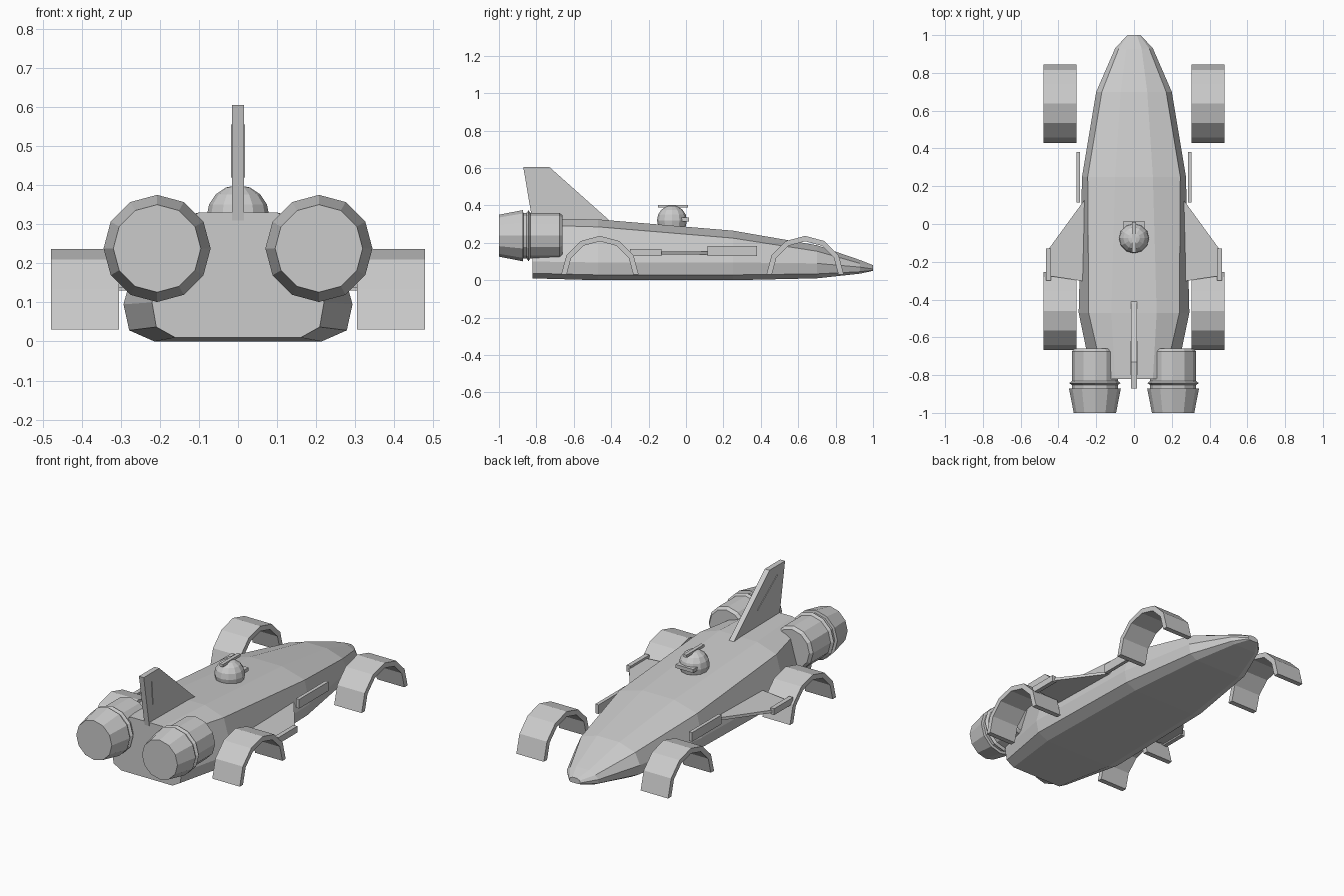
import bpy, bmesh, math
from mathutils import Matrix, Vector

cube = bpy.data.objects.get("Cube")
if cube:
    bpy.data.objects.remove(cube)

grey = bpy.data.materials.new("light_grey")
grey.use_nodes = True
GREY = (0.6, 0.6, 0.6, 1)
grey.diffuse_color = GREY
next(n for n in grey.node_tree.nodes if n.type == 'BSDF_PRINCIPLED').inputs["Base Color"].default_value = GREY


def finish(bm, name):
    bmesh.ops.recalc_face_normals(bm, faces=bm.faces)
    mesh = bpy.data.meshes.new(name)
    bm.to_mesh(mesh)
    bm.free()
    mesh.materials.append(grey)
    obj = bpy.data.objects.new(name, mesh)
    bpy.context.scene.collection.objects.link(obj)
    return obj


def loft(name, rings):
    """Skin closed rings of equal length and cap both ends."""
    bm = bmesh.new()
    rows = [[bm.verts.new(p) for p in ring] for ring in rings]
    n = len(rows[0])
    for a, b in zip(rows, rows[1:]):
        for i in range(n):
            j = (i + 1) % n
            bm.faces.new((a[i], a[j], b[j], b[i]))
    bm.faces.new(rows[0])
    bm.faces.new(rows[-1])
    return finish(bm, name)


def box(name, x, y, z):
    corners = [(x[0], y[0]), (x[1], y[0]), (x[1], y[1]), (x[0], y[1])]
    return loft(name, [[(a, b, h) for a, b in corners] for h in z])


def side_plate(name, outline, x0, x1):
    """Extrude a (y, z) outline across x."""
    return loft(name, [[(x, y, z) for y, z in outline] for x in (x0, x1)])


def turned(name, x, z, profile, sides=12):
    """Stack of regular polygons along y from (y, radius) pairs."""
    turn = [2 * math.pi * i / sides for i in range(sides)]
    return loft(name, [[(x + r * math.cos(a), y, z + r * math.sin(a)) for a in turn]
                       for y, r in profile])


# Hull: y, widest half-width, shoulder and deck half-widths,
# then heights of the keel, widest line, shoulder and deck
stations = [
    (-0.82, 0.22, 0.16, 0.10, 0.01, 0.10, 0.295, 0.33),
    (-0.47, 0.293, 0.24, 0.12, 0.0, 0.095, 0.285, 0.325),
    (0.25, 0.275, 0.245, 0.10, 0.0, 0.095, 0.225, 0.265),
    (0.70, 0.20, 0.17, 0.07, 0.01, 0.09, 0.155, 0.187),
    (0.93, 0.10, 0.08, 0.04, 0.035, 0.07, 0.09, 0.108),
    (1.0, 0.035, 0.03, 0.015, 0.05, 0.06, 0.072, 0.08),
]
hull = []
for y, wide, shoulder, deck, keel, mid, high, top in stations:
    half = [(wide * 0.73, keel), (wide * 0.95, keel + (mid - keel) * 0.3),
            (wide, mid), (shoulder, high), (deck, top)]
    section = half + [(-x, z) for x, z in reversed(half)]
    hull.append([(x, y, z) for x, z in section])
loft("hull", hull)

# Tail fin with a thin raised triangle on each face
side_plate("tail_fin", [(-0.87, 0.605), (-0.73, 0.605), (-0.41, 0.32), (-0.82, 0.31)],
           -0.015, 0.015)
side_plate("tail_fin_panels", [(-0.80, 0.555), (-0.62, 0.42), (-0.79, 0.42)], -0.018, 0.018)

# Pilot dome, crest and visor
bm = bmesh.new()
bmesh.ops.create_uvsphere(bm, u_segments=12, v_segments=8, radius=0.08,
                          matrix=Matrix.Translation(Vector((0, -0.075, 0.32))))
finish(bm, "dome")
box("dome_crest", (-0.01, 0.01), (-0.15, 0.01), (0.388, 0.403))
box("dome_visor", (-0.055, 0.055), (-0.04, 0.015), (0.315, 0.335))

for s, side in ((1, "left"), (-1, "right")):
    # Engine body, ring and nozzle
    turned(side + "_engine", s * 0.207, 0.238,
           [(-0.66, 0.108), (-0.675, 0.122), (-0.82, 0.122), (-0.832, 0.122),
            (-0.842, 0.136), (-0.852, 0.122), (-0.87, 0.122), (-0.872, 0.137), (-1.0, 0.112)])

    # Wheel arches
    for place, cy in (("front", -0.46), ("rear", 0.637)):
        arc = [math.pi * i / 6 for i in range(7)]
        outer = [(cy + 0.207 * math.cos(a), 0.03 + 0.207 * math.sin(a)) for a in arc]
        inner = [(cy + 0.178 * math.cos(a), 0.03 + 0.178 * math.sin(a)) for a in reversed(arc)]
        side_plate(f"{side}_{place}_arch", outer + inner, s * 0.305, s * 0.478)

    # Wing with tip pod
    wing = [(0.25, 0.14), (0.275, 0.11), (0.45, -0.13), (0.45, -0.275), (0.25, -0.305)]
    loft(side + "_wing", [[(s * x, y, z) for x, y in wing] for z in (0.138, 0.154)])
    box(side + "_wing_tip", (s * 0.44, s * 0.465), (-0.3, -0.13), (0.13, 0.166))

    # Side panel standing off the hull
    box(side + "_side_panel", (s * 0.285, s * 0.305), (0.115, 0.38), (0.13, 0.182))
